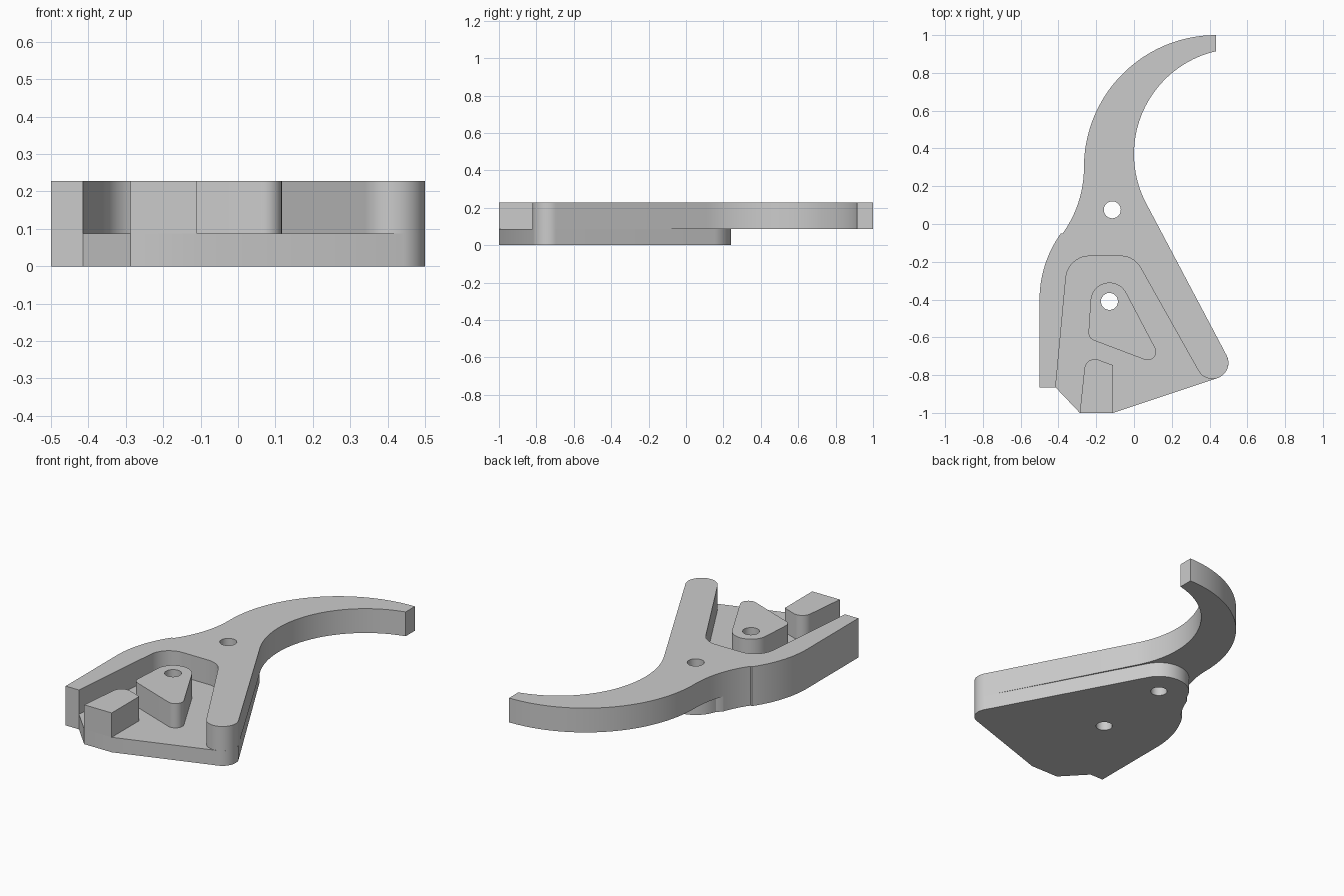
import bpy
import bmesh
from math import cos, sin, radians, tan
from mathutils import Vector

cube = bpy.data.objects.get("Cube")
if cube:
    bpy.data.objects.remove(cube, do_unlink=True)

grey = bpy.data.materials.new("plain grey")
grey.use_nodes = True
grey.diffuse_color = (0.6, 0.6, 0.6, 1)
grey.node_tree.nodes["Principled BSDF"].inputs["Base Color"].default_value = (0.6, 0.6, 0.6, 1)

FLOOR, TOP = 0.087, 0.228


def arc(cx, cy, r, start, end, steps=24):
    """Points on an arc, angles in degrees."""
    angles = [radians(start + (end - start) * i / steps) for i in range(steps + 1)]
    return [(cx + r * cos(a), cy + r * sin(a)) for a in angles]


def fillet(before, corner, after, r, steps=10):
    """Points of a rounded corner."""
    c = Vector(corner)
    u = (Vector(before) - c).normalized()
    v = (Vector(after) - c).normalized()
    half = u.angle(v) / 2
    centre = c + (u + v).normalized() * (r / sin(half))
    a = (c + u * (r / tan(half)) - centre).normalized()
    b = (c + v * (r / tan(half)) - centre).normalized()
    return [tuple(centre + a.slerp(b, i / steps) * r) for i in range(steps + 1)]


def slab(name, outline, bottom, top, holes=()):
    """Extrude a filled outline, leaving the holes open."""
    curve = bpy.data.curves.new(name, "CURVE")
    curve.dimensions = "2D"
    curve.fill_mode = "BOTH"
    curve.extrude = (top - bottom) / 2
    for loop in [outline, *holes]:
        spline = curve.splines.new("POLY")
        spline.points.add(len(loop) - 1)
        for point, (x, y) in zip(spline.points, loop):
            point.co = (x, y, 0, 1)
        spline.use_cyclic_u = True
    helper = bpy.data.objects.new(name + " curve", curve)
    bpy.context.collection.objects.link(helper)
    bpy.context.view_layer.update()
    graph = bpy.context.evaluated_depsgraph_get()
    mesh = bpy.data.meshes.new_from_object(helper.evaluated_get(graph))
    bpy.data.objects.remove(helper, do_unlink=True)

    bm = bmesh.new()
    bm.from_mesh(mesh)
    bmesh.ops.remove_doubles(bm, verts=bm.verts, dist=0.0005)
    bmesh.ops.translate(bm, verts=bm.verts, vec=(0, 0, (top + bottom) / 2))
    bmesh.ops.recalc_face_normals(bm, faces=bm.faces)
    bm.to_mesh(mesh)
    bm.free()
    mesh.materials.clear()
    mesh.materials.append(grey)
    obj = bpy.data.objects.new(name, mesh)
    bpy.context.collection.objects.link(obj)
    bpy.ops.object.select_all(action="DESELECT")
    obj.select_set(True)
    bpy.context.view_layer.objects.active = obj
    bpy.ops.object.shade_smooth_by_angle(angle=radians(30))


# Shared landmarks
neck_hole = arc(-0.115, 0.075, 0.045, 0, 345, 23)
post_hole = arc(-0.13, -0.41, 0.045, 0, 345, 23)
shoulder = arc(0.1, -0.4, 0.6, 144.3, 180)
left_foot = [(-0.5, -0.865), (-0.415, -0.865)]
tip = (0.415, -0.735, 0.085)

# Base plate, rounded behind the neck hole
base = (arc(-0.115, 0.075, 0.165, 28, 165)
        + arc(-0.865, 0.3, 0.6, -20, -35.7)
        + shoulder + left_foot
        + [(-0.287, -1), (-0.11, -1)]
        + arc(*tip, -71.6, 28))
slab("base_plate", base, 0, FLOOR, [neck_hole, post_hole])

# Hooked arm with the two walls that enclose the pocket
wall_end = arc(*tip, 208, 388)
pocket_left, pocket_right = (-0.35, -0.17), (0.0, -0.17)
hook = (arc(0.435, 0.3, 0.7, 90, 180, 48)
        + arc(-0.865, 0.3, 0.6, 0, -35.7)
        + shoulder + left_foot
        + fillet(left_foot[1], pocket_left, pocket_right, 0.125)
        + fillet(pocket_left, pocket_right, wall_end[0], 0.12)
        + wall_end
        + arc(0.559, 0.37, 0.559, 208, 102.8, 48))
slab("hooked_arm", hook, FLOOR, TOP, [neck_hole])

# Triangular post around the second hole
corner_a, corner_b = (-0.243, -0.605), (0.167, -0.76)
crown = arc(-0.13, -0.41, 0.1, 28, 175)
post = (crown
        + fillet(crown[-1], corner_a, corner_b, 0.045)
        + fillet(corner_a, corner_b, crown[0], 0.045))
slab("triangular_post", post, FLOOR, TOP, [post_hole])

# Front stop block with one rounded corner
front_left, back_right = (-0.287, -1), (-0.11, -0.748)
block = ([front_left, (-0.11, -1), back_right]
         + fillet(back_right, (-0.255, -0.694), front_left, 0.055))
slab("stop_block", block, FLOOR, TOP)
